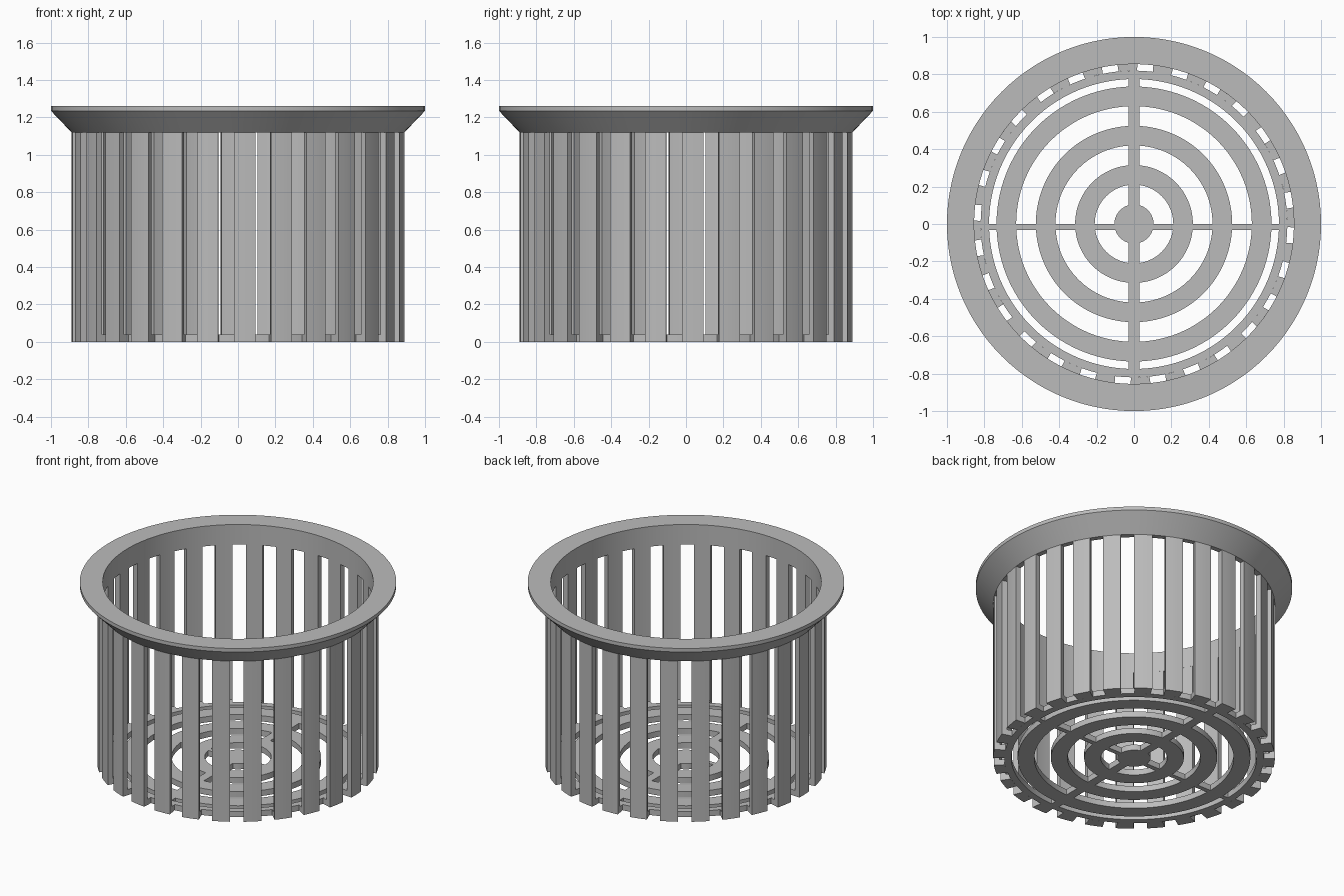
import bpy, bmesh, math

if "Cube" in bpy.data.objects:
    bpy.data.objects.remove(bpy.data.objects["Cube"], do_unlink=True)

# Single grey plastic
grey = bpy.data.materials.new("grey_plastic")
grey.use_nodes = True
colour = (0.5, 0.5, 0.5, 1)
grey.diffuse_color = colour
grey.node_tree.nodes["Principled BSDF"].inputs["Base Color"].default_value = colour

SLOTS = 28
PITCH = math.tau / SLOTS
SLOT_WIDTH = 0.085
SLOT_PHASE = math.radians(-4.1)
FLOOR = 0.04


def finish(name, bm):
    bmesh.ops.recalc_face_normals(bm, faces=bm.faces)
    mesh = bpy.data.meshes.new(name)
    bm.to_mesh(mesh)
    bm.free()
    mesh.materials.append(grey)
    obj = bpy.data.objects.new(name, mesh)
    bpy.context.collection.objects.link(obj)
    bpy.ops.object.select_all(action='DESELECT')
    obj.select_set(True)
    bpy.context.view_layer.objects.active = obj
    bpy.ops.object.shade_smooth_by_angle(angle=math.radians(30))
    return obj


def skin(bm, loops, closed):
    """Bridge matching cross-sections; cap the ends of an open sweep."""
    n = len(loops[0])
    pairs = list(zip(loops, loops[1:]))
    if closed:
        pairs.append((loops[-1], loops[0]))
    for a, b in pairs:
        for i in range(n):
            j = (i + 1) % n
            bm.faces.new((a[i], a[j], b[j], b[i]))
    if not closed:
        bm.faces.new(loops[0])
        bm.faces.new(loops[-1])


def polar(bm, r, angle, z):
    return bm.verts.new((r * math.cos(angle), r * math.sin(angle), z))


def lathe(name, profile, segments=SLOTS * 4):
    bm = bmesh.new()
    loops = [[polar(bm, r, math.tau * s / segments, z) for r, z in profile]
             for s in range(segments)]
    skin(bm, loops, True)
    return finish(name, bm)


def box(name, width, depth, height, y=0):
    bm = bmesh.new()
    bmesh.ops.create_cube(bm, size=1)
    for v in bm.verts:
        v.co = (v.co.x * width, v.co.y * depth + y, (v.co.z + 0.5) * height)
    return finish(name, bm)


# Flared rim
lathe("flared_rim", [(0.855, 1.12), (0.89, 1.12), (1, 1.235), (1, 1.26), (0.855, 1.26)])

# Upright wall bars with a foot joining the floor, separated by straight slots
bar_profile = [(0.82, 0), (0.89, 0), (0.89, 1.12), (0.855, 1.12),
               (0.855, FLOOR), (0.82, FLOOR)]
bm = bmesh.new()
for k in range(SLOTS):
    middle = SLOT_PHASE + (k + 0.5) * PITCH
    loops = []
    for t in (-1, -0.5, 0, 0.5, 1):
        loops.append([polar(bm, r, middle + t * (PITCH / 2 - math.asin(SLOT_WIDTH / 2 / r)), z)
                      for r, z in bar_profile])
    skin(bm, loops, False)
finish("wall_bars", bm)

# Concentric floor rings
rings = {"inner": (0.21, 0.315), "middle": (0.42, 0.525),
         "outer": (0.63, 0.735), "edge": (0.775, 0.82)}
for label, (r0, r1) in rings.items():
    lathe(label + "_floor_ring", [(r0, 0), (r1, 0), (r1, FLOOR), (r0, FLOOR)])

# Centre disc
bm = bmesh.new()
bmesh.ops.create_cone(bm, cap_ends=True, segments=64, radius1=0.105, radius2=0.105, depth=FLOOR)
bmesh.ops.translate(bm, verts=bm.verts, vec=(0, 0, FLOOR / 2))
finish("centre_disc", bm)

# Crossing floor spokes
box("front_back_spoke", 0.06, 1.58, FLOOR)
box("side_spoke", 1.58, 0.032, FLOOR, y=-0.016)
